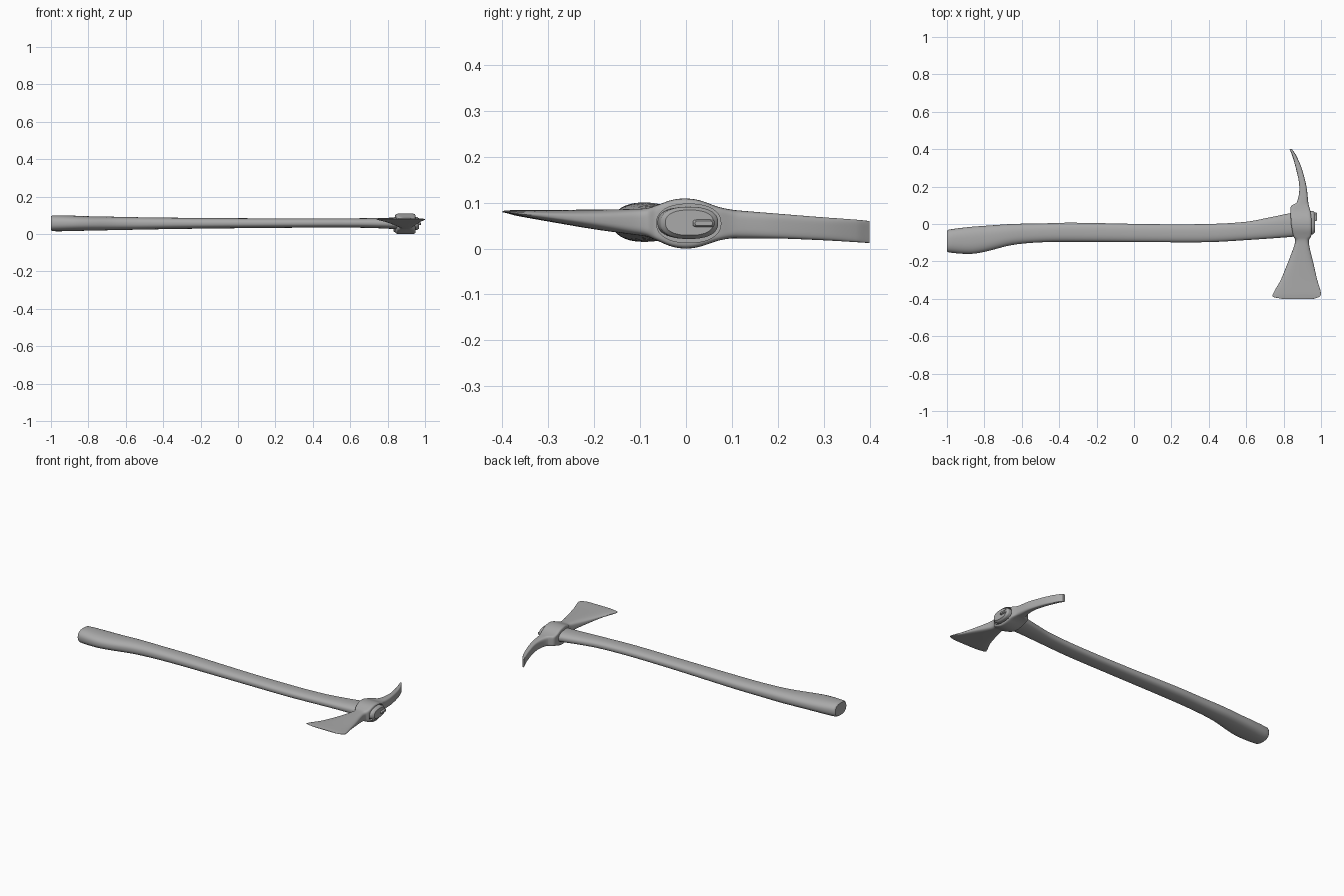
import bpy, bmesh, math

# Remove the default cube only
cube = bpy.data.objects.get("Cube")
if cube:
    bpy.data.objects.remove(cube, do_unlink=True)

grey = bpy.data.materials.new("plain grey")
grey.use_nodes = True
colour = (0.4, 0.4, 0.4, 1)
grey.diffuse_color = colour
grey.node_tree.nodes["Principled BSDF"].inputs["Base Color"].default_value = colour


def smooth_rows(rows, steps):
    """Catmull-Rom resampling of the section table."""
    result = []
    for i in range(len(rows) - 1):
        p, q, r, s = (rows[max(0, min(len(rows) - 1, i + k))] for k in (-1, 0, 1, 2))
        for j in range(steps):
            t = j / steps
            row = []
            for a, b, c, d, in zip(p[1:], q[1:], r[1:], s[1:]):
                # Tangents are scaled to the uneven spacing of the stations
                span = r[0] - q[0]
                m = (c - a) / (r[0] - p[0]) * span
                n = (d - b) / (s[0] - q[0]) * span
                row.append((2*t**3 - 3*t**2 + 1) * b + (t**3 - 2*t**2 + t) * m
                           + (3*t**2 - 2*t**3) * c + (t**3 - t**2) * n)
            result.append((q[0] + t * (r[0] - q[0]), *row))
    result.append(rows[-1])
    return result


def finish(obj, angle=35):
    bpy.ops.object.select_all(action="DESELECT")
    obj.select_set(True)
    bpy.context.view_layer.objects.active = obj
    bpy.ops.object.shade_smooth_by_angle(angle=math.radians(angle))


def loft(name, axis, rows, steps=5, sides=40):
    """Skin rounded sections; row = station, side min, side max, z min, z max, squareness."""
    bm = bmesh.new()
    rings = []
    for station, low, high, bottom, top, power in smooth_rows(rows, steps):
        ring = []
        for k in range(sides):
            angle = math.tau * k / sides
            c, s = math.cos(angle), math.sin(angle)
            u = math.copysign(abs(c) ** (2 / power), c)
            v = math.copysign(abs(s) ** (2 / power), s)
            side = (low + high) / 2 + u * (high - low) / 2
            z = (bottom + top) / 2 + v * (top - bottom) / 2
            ring.append(bm.verts.new((station, side, z) if axis == "x" else (side, station, z)))
        rings.append(ring)
    for one, two in zip(rings, rings[1:]):
        for k in range(sides):
            n = (k + 1) % sides
            bm.faces.new((one[k], one[n], two[n], two[k]))
    bm.faces.new(rings[0])
    bm.faces.new(rings[-1])
    bmesh.ops.recalc_face_normals(bm, faces=bm.faces)
    mesh = bpy.data.meshes.new(name)
    bm.to_mesh(mesh)
    bm.free()
    mesh.materials.append(grey)
    obj = bpy.data.objects.new(name, mesh)
    bpy.context.collection.objects.link(obj)
    return obj


# Wooden handle with a swollen grip and a flared end that fills the eye
handle = loft("handle", "x", [
    (-1, -.145, -.037, .02, .095, 2.4),
    (-.99, -.152, -.03, .015, .1, 2.4),
    (-.88, -.16, -.016, .016, .098, 2.4),
    (-.8, -.149, -.01, .018, .095, 2.4),
    (-.65, -.112, 0, .021, .092, 2.4),
    (-.5, -.098, .003, .024, .089, 2.4),
    (-.33, -.095, .007, .027, .087, 2.4),
    (.1, -.097, -.001, .032, .084, 2.4),
    (.4, -.097, 0, .034, .084, 2.4),
    (.6, -.086, .012, .034, .084, 2.4),
    (.72, -.078, .034, .032, .085, 2.4),
    (.85, -.068, .06, .026, .088, 2.4),
    (.955, -.056, .07, .021, .091, 2.4),
    (.968, -.045, .06, .029, .084, 2.4),
])
finish(handle)

# Steel head: wide blade at the front, eye in the middle, curved pick behind
head = loft("head", "y", [
    (-.4, .79, .96, .079, .082, 3),
    (-.39, .745, .99, .077, .083, 3),
    (-.372, .744, 1, .072, .084, 3),
    (-.3, .784, .98, .059, .084, 3),
    (-.2, .825, .957, .042, .085, 3),
    (-.12, .855, .938, .031, .086, 3.5),
    (-.085, .862, .936, .026, .088, 4),
    (-.065, .852, .947, .018, .094, 7),
    (-.03, .845, .95, .004, .106, 9),
    (0, .84, .95, 0, .109, 9),
    (.03, .838, .949, .004, .105, 9),
    (.07, .836, .943, .017, .091, 8),
    (.098, .842, .935, .022, .085, 6),
    (.115, .87, .932, .022, .083, 4),
    (.2, .884, .922, .022, .076, 4),
    (.3, .865, .896, .018, .068, 4),
    (.37, .844, .865, .014, .063, 5),
    (.4, .832, .844, .012, .06, 6),
], sides=56)

# Recessed groove around the wood at the outer face of the eye
cutter = loft("eye_cutter", "x", [
    (.915, -.064, .076, .013, .097, 2.3),
    (1.02, -.064, .076, .013, .097, 2.3),
], steps=1)
cutter.hide_render = True
cutter.hide_viewport = True
cut = head.modifiers.new("eye", "BOOLEAN")
cut.operation = "DIFFERENCE"
cut.solver = "EXACT"
cut.object = cutter
finish(head)

# Small wedge driven into the end of the handle
wedge = loft("wedge", "x", [
    (.93, .02, .06, .05, .06, 5),
    (.972, .015, .062, .047, .063, 5),
    (.978, .02, .058, .05, .06, 5),
], steps=2, sides=24)
finish(wedge)
